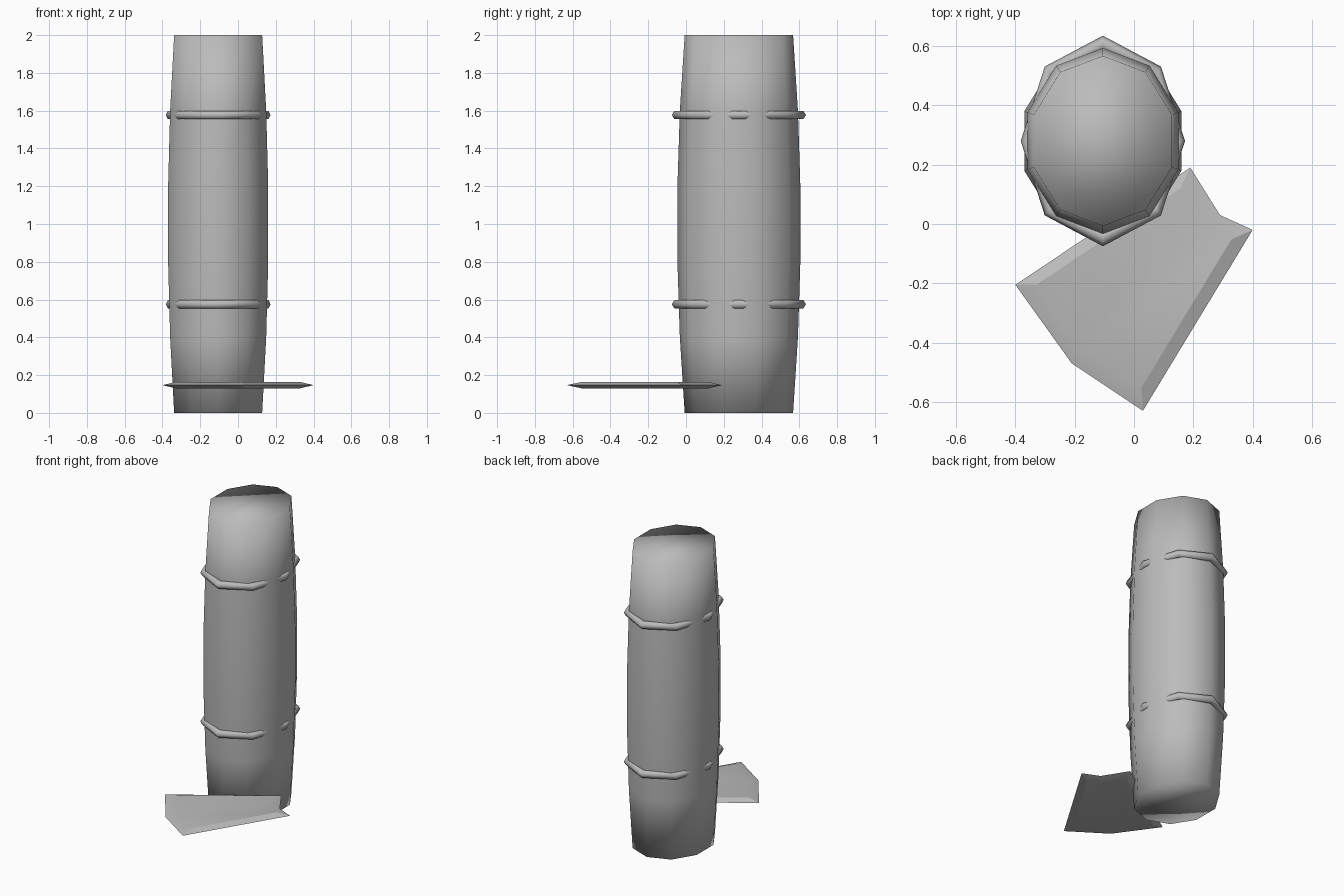
import bpy, bmesh, math
from mathutils import Vector

cube = bpy.data.objects.get("Cube")
if cube:
    bpy.data.objects.remove(cube, do_unlink=True)

grey = bpy.data.materials.new("plain grey")
grey.use_nodes = True
grey.diffuse_color = (0.5, 0.5, 0.5, 1)
grey.node_tree.nodes["Principled BSDF"].inputs["Base Color"].default_value = grey.diffuse_color

CENTRE = Vector((-0.105, 0.28, 0))


def make_object(name, bm, smooth_angle=None):
    """Turn a bmesh into a smooth-shaded object."""
    bmesh.ops.recalc_face_normals(bm, faces=bm.faces)
    for face in bm.faces:
        face.smooth = True
    if smooth_angle is not None:
        for edge in bm.edges:
            edge.smooth = edge.calc_face_angle(0) < smooth_angle
    mesh = bpy.data.meshes.new(name)
    bm.to_mesh(mesh)
    bm.free()
    mesh.materials.append(grey)
    obj = bpy.data.objects.new(name, mesh)
    bpy.context.collection.objects.link(obj)
    return obj


def oval(bm, rx, ry, z, sides):
    """Ring of vertices with a corner at the back and front."""
    turns = [math.pi / 2 + math.tau * i / sides for i in range(sides)]
    return [bm.verts.new(CENTRE + Vector((rx * math.cos(a), ry * math.sin(a), z)))
            for a in turns]


def bridge(bm, a, b):
    for i in range(len(a)):
        j = (i + 1) % len(a)
        bm.faces.new((a[i], a[j], b[j], b[i]))


# Barrel body: ten-sided oval rings, bulging at the middle, softly shaded caps
bm = bmesh.new()
rings = []
for i in range(6):
    z = 2 * i / 5
    bulge = (z - 1) ** 2
    rings.append(oval(bm, 0.28 - 0.035 * bulge, 0.327 - 0.04 * bulge, z, 10))
for low, high in zip(rings, rings[1:]):
    bridge(bm, low, high)
bm.faces.new(rings[0])
bm.faces.new(rings[-1])
make_object("barrel_body", bm)

# Hoops: eight-sided oval bands with a hexagonal section
for name, z in (("lower_hoop", 0.575), ("upper_hoop", 1.577)):
    bm = bmesh.new()
    loops = []
    for i in range(6):
        a = math.tau * i / 6
        grow = 1 + 0.075 * (math.cos(a) - 1)
        loops.append(oval(bm, 0.277 * grow, 0.355 * grow, z + 0.025 * math.sin(a), 8))
    for i in range(6):
        bridge(bm, loops[i], loops[(i + 1) % 6])
    make_object(name, bm)

# Broken board: thin plate tapering to a sharp rim all around
outline = [(-0.4, -0.205), (-0.21, -0.47), (0.03, -0.63),
           (0.4, -0.02), (0.29, 0.03), (0.19, 0.19)]
middle = Vector((0, -0.2, 0.147))
bm = bmesh.new()
rim = [bm.verts.new((x, y, middle.z)) for x, y in outline]
for side in (1, -1):
    inner = [bm.verts.new(middle + Vector((x * 0.82, (y - middle.y) * 0.82, side * 0.017)))
             for x, y in outline]
    bridge(bm, rim, inner)
    bm.faces.new(inner)
make_object("broken_board", bm, math.radians(20))
